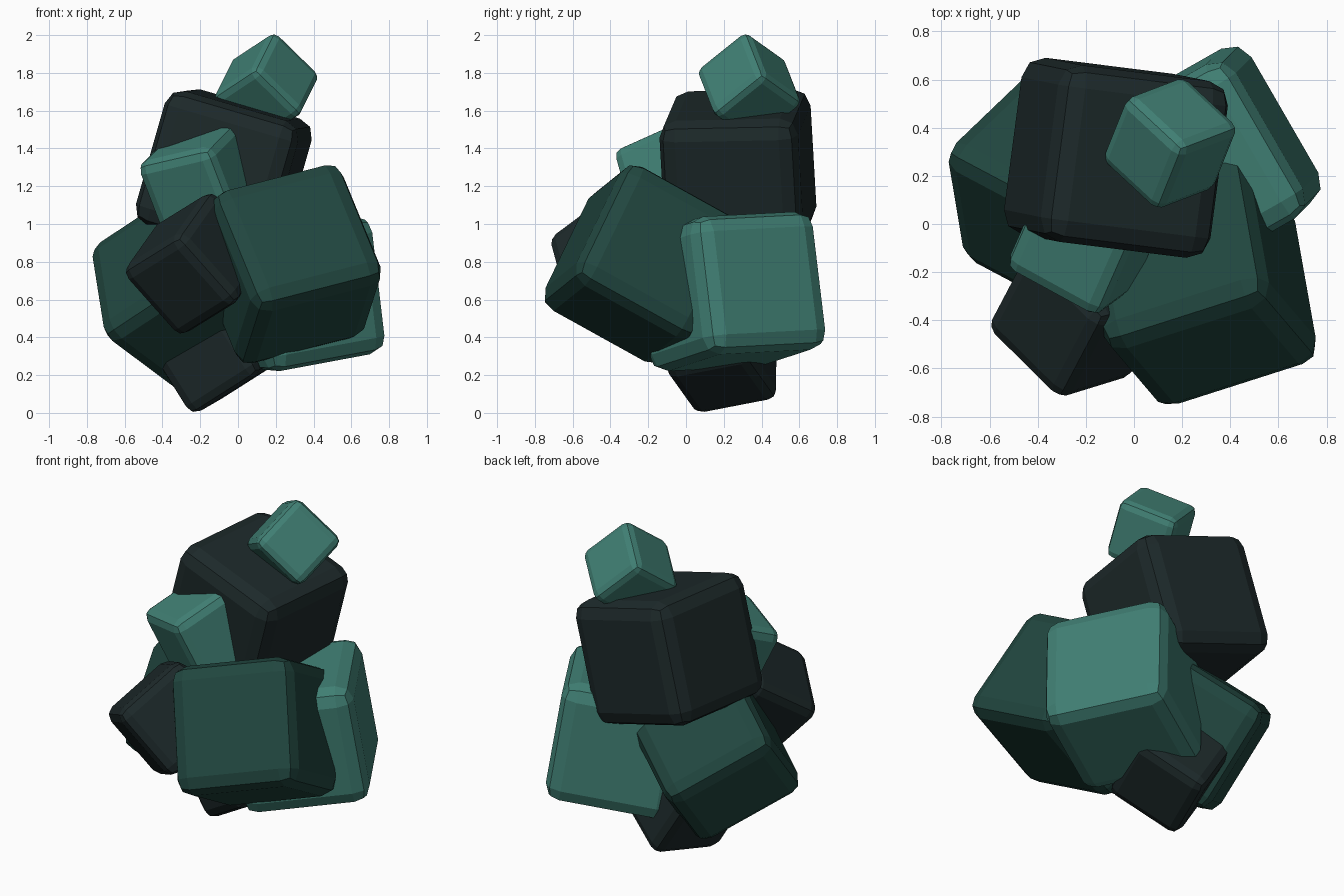
import bpy
import bmesh
from mathutils import Matrix, Vector

if "Cube" in bpy.data.objects:
    bpy.data.objects.remove(bpy.data.objects["Cube"])


def material(name, rgb):
    m = bpy.data.materials.new(name)
    m.diffuse_color = (*rgb, 1)
    m.use_nodes = True
    m.node_tree.nodes["Principled BSDF"].inputs["Base Color"].default_value = m.diffuse_color
    return m


light = material("light_teal", (0.052, 0.215, 0.175))
mid = material("mid_green", (0.015, 0.062, 0.050))
dark = material("dark_slate", (0.012, 0.022, 0.023))


def block(name, size, centre, u, v, mat):
    """Flat-shaded rounded cube whose edges run along u, v and u x v."""
    u = Vector(u).normalized()
    v = Vector(v)
    v = (v - u * v.dot(u)).normalized()
    w = u.cross(v)
    bm = bmesh.new()
    bmesh.ops.create_cube(bm, size=size)
    bmesh.ops.bevel(bm, geom=bm.edges[:], offset=size * 0.125, segments=2,
                    profile=0.5, affect='EDGES')
    mesh = bpy.data.meshes.new(name)
    bm.to_mesh(mesh)
    bm.free()
    mesh.materials.append(mat)
    ob = bpy.data.objects.new(name, mesh)
    rot = Matrix((u, v, w)).transposed().to_4x4()
    ob.matrix_world = Matrix.Translation(centre) @ rot
    bpy.context.collection.objects.link(ob)
    return ob


# Upper blocks
block("top_block", 0.365, (0.15, 0.335, 1.725),
      (-0.095, -0.237, -0.19), (0.216, 0.083, -0.21), light)
block("upper_block", 0.74, (-0.075, 0.275, 1.275),
      (0.955, -0.12, -0.28), (0.13, 0.99, 0.02), dark)
block("shelf_block", 0.46, (-0.19, -0.045, 1.23),
      (-0.86, 0.47, -0.20), (0.38, 0.84, 0.38), light)

# Large middle blocks
block("left_block", 0.69, (-0.293, 0.147, 0.65),
      (0.114, -0.68, -0.72), (0.628, 0.60, -0.47), mid)
block("front_block", 0.745, (0.27, -0.225, 0.787),
      (0.347, -0.407, -0.845), (-0.938, -0.277, -0.20), mid)
block("right_block", 0.74, (0.277, 0.24, 0.643),
      (-0.50, 0.865, 0.045), (0.10, 0.145, -0.98), light)

# Small lower blocks
block("front_left_block", 0.49, (-0.222, -0.362, 0.79),
      (0.65, 0.20, -0.73), (-0.65, 0.64, -0.40), dark)
block("base_block", 0.48, (-0.125, 0.19, 0.338),
      (0.31, 0.932, 0.18), (0.787, -0.358, 0.50), dark)
